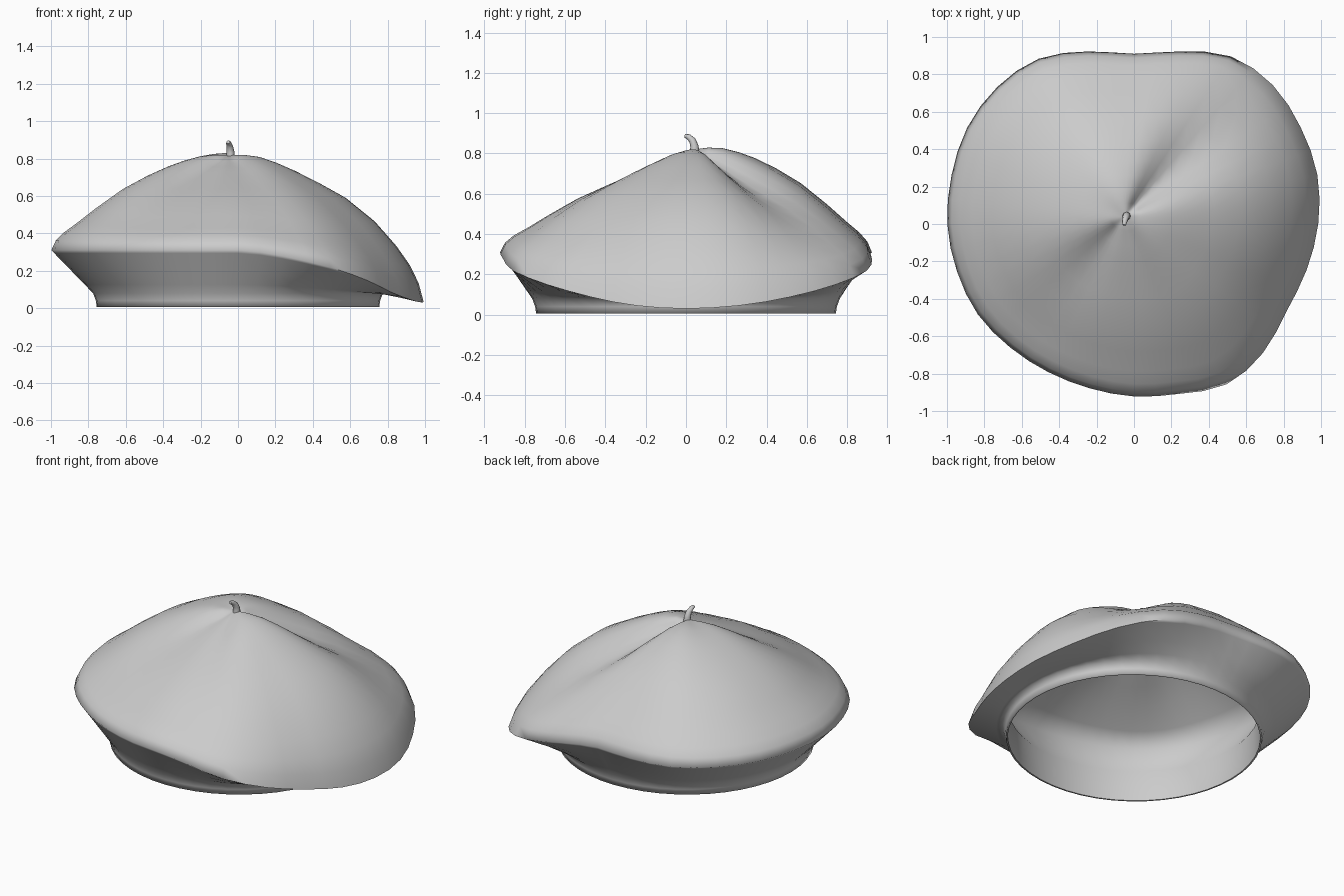
import bpy, bmesh, math
from mathutils import Vector

if "Cube" in bpy.data.objects:
    bpy.data.objects.remove(bpy.data.objects["Cube"])

N = 48
APEX = Vector((-0.05, 0.04, 0.82))
# rim radius every 15 degrees, starting at +x
RIM = [.985, 1.015, 1.03, 1.05, 1.035, .955, .91, .955, 1.02, 1.035, 1.03, 1.01,
       .998, .98, .965, .935, .915, .91, .922, .94, .99, .975, .94, .955]
# crown height falloff: distance from apex -> height
FALL = [(0, 1), (.08, 1), (.16, .985), (.25, .94), (.34, .88), (.46, .78), (.6, .64),
        (.75, .44), (.86, .28), (.93, .185), (.975, .10), (1, 0)]


def bump(deg, centre, width):
    d = (deg - centre + 180) % 360 - 180
    return math.exp(-(d / width) ** 2)


def rim_point(i):
    deg = 360 * i / N
    k, t = int(deg // 15), (deg % 15) / 15
    a, b, c, d = (RIM[(k + j) % 24] for j in (-1, 0, 1, 2))
    r = b + .5 * t * (c - a + t * (2*a - 5*b + 4*c - d + t * (3*(b - c) + d - a)))
    ang = math.radians(deg)
    # the rim droops on the right side
    z = .31 - .28 * max(0, math.cos(ang)) ** 1.6
    return Vector((r * math.cos(ang), r * math.sin(ang), z))


def crown_point(i, s, f, drop=0):
    deg = 360 * i / N
    rim = rim_point(i)
    p = APEX.lerp(rim, s)
    p.z = rim.z + (APEX.z - rim.z) * f - drop
    # soft folds and the fuller right side
    w = math.sin(math.pi * s ** .75)
    p.z -= w * (.11 * bump(deg, 48, 20) + .06 * bump(deg, 228, 25) + .07 * bump(deg, 275, 40))
    p.z += .02 * w * bump(deg, 110, 30)
    p.z += .09 * math.sin(math.pi * s ** 3) * bump(deg, 0, 45)
    return p


def band_point(i, r, z):
    a = 2 * math.pi * i / N
    return Vector((r * math.cos(a), r * .985 * math.sin(a), z))


def underside_point(i, u):
    return band_point(i, .775, .08).lerp(rim_point(i), u)


# beret: outer crown, underside, headband, then lining
rings = [[crown_point(i, s, f) for i in range(N)] for s, f in FALL[1:]]
rings += [[underside_point(i, u) for i in range(N)] for u in (.93, .5, .2, 0)]
rings += [[band_point(i, r, z) for i in range(N)]
          for r, z in ((.76, .04), (.755, .005), (.745, .005), (.74, .2))]
rings += [[crown_point(i, s, f, .04) for i in range(N)] for s, f in FALL[8:0:-1]]

bm = bmesh.new()
loops = [[bm.verts.new(p) for p in ring] for ring in rings]
for a, b in zip(loops, loops[1:]):
    for i in range(N):
        j = (i + 1) % N
        bm.faces.new((a[i], b[i], b[j], a[j]))
for ring, z in ((loops[0], APEX.z), (loops[-1], APEX.z - .04)):
    tip = bm.verts.new((APEX.x, APEX.y, z))
    for i in range(N):
        bm.faces.new((tip, ring[i], ring[(i + 1) % N]))
bmesh.ops.recalc_face_normals(bm, faces=bm.faces)
mesh = bpy.data.meshes.new("beret")
bm.to_mesh(mesh)
bm.free()
beret = bpy.data.objects.new("beret", mesh)
bpy.context.collection.objects.link(beret)

# stem: short tapered curl on the top
curve = bpy.data.curves.new("stem", 'CURVE')
curve.dimensions = '3D'
curve.bevel_depth = .023
curve.bevel_resolution = 2
curve.use_fill_caps = True
path = [(-.04, .042, .80, 1.05), (-.04, .042, .835, .9), (-.044, .032, .865, .75),
        (-.05, .012, .883, .6), (-.052, -.006, .888, .4)]
spline = curve.splines.new('POLY')
spline.points.add(len(path) - 1)
for pt, (x, y, z, r) in zip(spline.points, path):
    pt.co = (x, y, z, 1)
    pt.radius = r
stem = bpy.data.objects.new("stem", curve)
bpy.context.collection.objects.link(stem)

for ob in (stem, beret):
    bpy.ops.object.select_all(action='DESELECT')
    ob.select_set(True)
    bpy.context.view_layer.objects.active = ob
    if ob.type == 'CURVE':
        bpy.ops.object.convert(target='MESH')
    bpy.ops.object.shade_smooth_by_angle(angle=math.radians(85))
